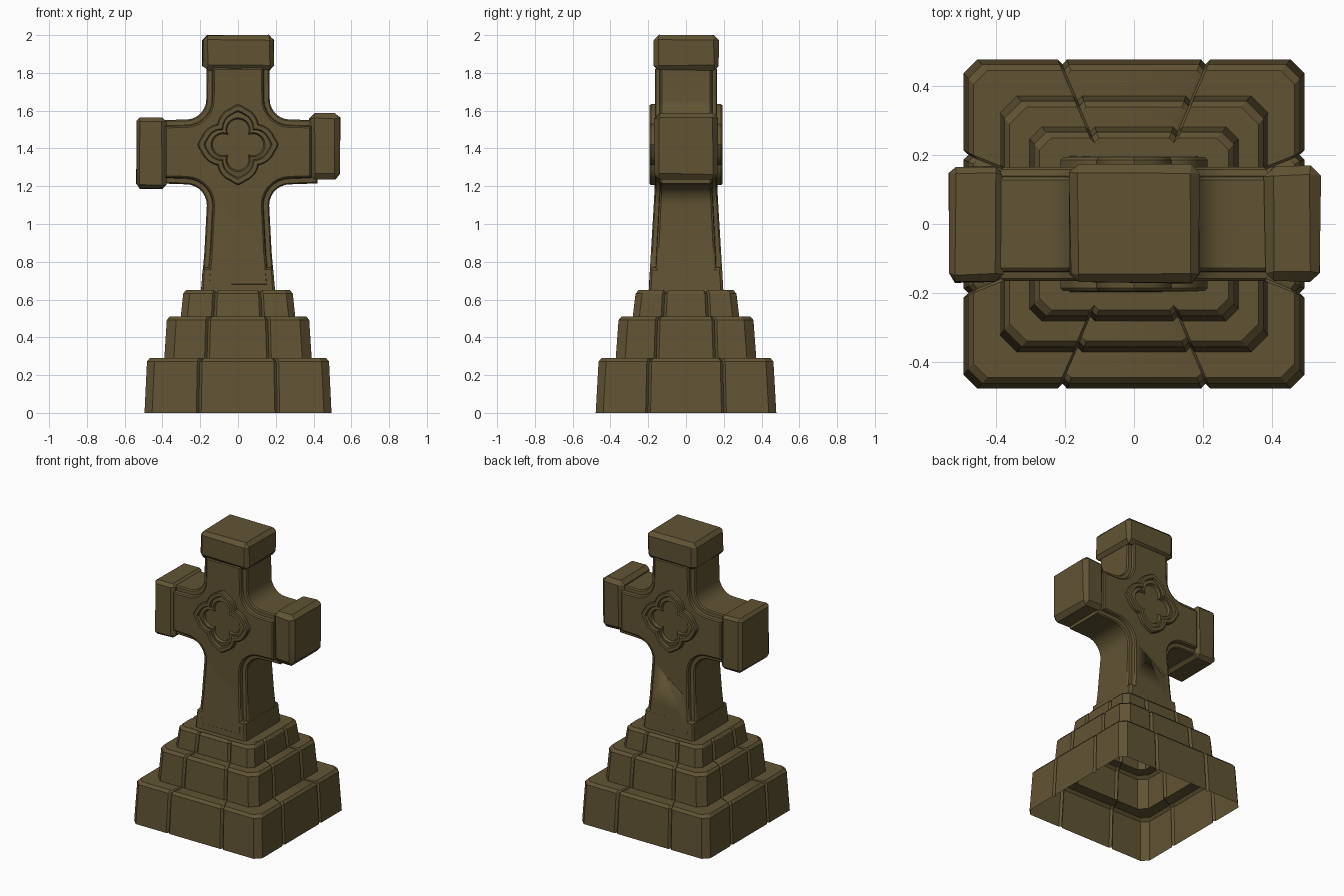
import bpy, bmesh, math, random
from mathutils import Vector

if "Cube" in bpy.data.objects:
    bpy.data.objects.remove(bpy.data.objects["Cube"], do_unlink=True)
random.seed(4)

stone = bpy.data.materials.new("weathered_stone")
stone.use_nodes = True
COLOUR = (0.120, 0.088, 0.034, 1)
stone.diffuse_color = COLOUR
shader = stone.node_tree.nodes["Principled BSDF"]
shader.inputs["Base Color"].default_value = COLOUR
shader.inputs["Roughness"].default_value = 0.9


def finish(name, bm, recalc=True):
    if recalc:
        bmesh.ops.recalc_face_normals(bm, faces=bm.faces[:])
    mesh = bpy.data.meshes.new(name)
    bm.to_mesh(mesh)
    bm.free()
    mesh.materials.append(stone)
    obj = bpy.data.objects.new(name, mesh)
    bpy.context.collection.objects.link(obj)
    bpy.ops.object.select_all(action="DESELECT")
    obj.select_set(True)
    bpy.context.view_layer.objects.active = obj
    bpy.ops.object.shade_smooth_by_angle(angle=math.radians(28))
    return obj


def loft(name, rings, cap_start, cap_end, recalc=True):
    """Skin a list of equal-length rings of points."""
    bm = bmesh.new()
    rows = [[bm.verts.new(p) for p in ring] for ring in rings]
    n = len(rows[0])
    for low, high in zip(rows, rows[1:]):
        for i in range(n):
            j = (i + 1) % n
            bm.faces.new((low[i], low[j], high[j], high[i]))
    if cap_start:
        bm.faces.new(rows[0][::-1])
    if cap_end:
        bm.faces.new(rows[-1])
    return finish(name, bm, recalc)


# Stepped plinth: one hollow shell, open below, with joints between blocks
def step_ring(a, b, z, corner, dip):
    pts = []
    for k in range(4):
        along, out = (a, b) if k % 2 == 0 else (b, a)
        joint = along * 0.42
        side = [(-along + corner, 0)]
        for s in (-joint, joint):
            side += [(s - 0.013, 0), (s, 0.014), (s + 0.013, 0)]
        side += [(along - corner, 0)]
        for t, d in side:
            p = Vector((t, -out + d))
            for _ in range(k):
                p = Vector((-p.y, p.x))
            pts.append((p.x, p.y, z - d * dip))
    return pts


rings = []
for a, b, z0, z1, corner in ((0.495, 0.478, 0, 0.29, 0.04),
                             (0.39, 0.372, 0.29, 0.51, 0.05),
                             (0.303, 0.282, 0.51, 0.65, 0.035)):
    rings += [step_ring(a, b, z0, corner, 0),
              step_ring(a - 0.013, b - 0.015, z1 - 0.018, corner, 0),
              step_ring(a - 0.028, b - 0.032, z1, corner, 0.7)]
loft("stepped_plinth", rings, False, True, recalc=False)


# Cross body: outline with rounded inner corners and rebated edges
def arc(cx, cz, r, start, end, n=7):
    return [Vector((cx + r * math.cos(math.radians(start + (end - start) * i / n)),
                    cz + r * math.sin(math.radians(start + (end - start) * i / n))))
            for i in range(n + 1)]


half = [Vector((0.197, 0.64)), Vector((0.178, 0.85))]
half += arc(0.275, 1.10, 0.11, 180, 90)
half += [Vector((0.42, 1.215)), Vector((0.42, 1.55))]
half += arc(0.275, 1.66, 0.107, 270, 180)
half += [Vector((0.166, 1.86))]
outline = half + [Vector((-p.x, p.y)) for p in reversed(half)]


def inset(points, d):
    result = []
    for i, p in enumerate(points):
        e1 = (p - points[i - 1]).normalized()
        e2 = (points[(i + 1) % len(points)] - p).normalized()
        n1, n2 = Vector((-e1.y, e1.x)), Vector((-e2.y, e2.x))
        result.append(p + (n1 + n2) * d / (1 + n1.dot(n2)))
    return result


def layer(d, y):
    pts = inset(outline, d) if d else outline
    return [(p.x, y * (1 + 0.36 * max(0, 1.2 - p.y)), p.y) for p in pts]


side_profile = [(0.042, 0.165), (0.034, 0.158), (0.030, 0.139), (0.007, 0.137), (0, 0.128)]
layers = [layer(d, -y) for d, y in side_profile] + [layer(d, y) for d, y in reversed(side_profile)]
cross = loft("cross_body", layers, True, True)


# Chamfered blocks at the ends of the arms, the head and the foot
def block(name, x, z, bevel, y=0.168, taper=1.0, jitter=0.006):
    bm = bmesh.new()
    bmesh.ops.create_cube(bm, size=1)
    for v in bm.verts:
        top = v.co.z > 0
        s = taper if top else 1
        mid, w = (x[0] + x[1]) / 2, x[1] - x[0]
        v.co = Vector((mid + v.co.x * w * s, v.co.y * 2 * y * s, z[1] if top else z[0]))
    bmesh.ops.bevel(bm, geom=bm.edges[:], offset=bevel, segments=1, affect="EDGES", profile=0.5)
    # Chip the chamfers unevenly while the flat sides keep their size
    for v in bm.verts:
        v.co += Vector([random.uniform(-jitter, jitter) * 0.6 for _ in range(3)])
    return finish(name, bm)


right_end = block("right_arm_end", (-0.54, -0.38), (1.187, 1.567), 0.022)
left_end = block("left_arm_end", (0.38, 0.54), (1.238, 1.587), 0.027)
head = block("head_block", (-0.186, 0.19), (1.815, 2.0), 0.024, 0.171)
block("shaft_foot", (-0.198, 0.197), (0.62, 0.77), 0.012, 0.199, 0.95, 0.003)


# Pointed four-lobed medallions, front and back
def foil(centre, radius, tip, y, n=64):
    pts = []
    for i in range(n):
        t = 2 * math.pi * i / n
        q = (t + math.pi / 4) % (math.pi / 2) - math.pi / 4
        r = centre * math.cos(q) + math.sqrt(radius ** 2 - (centre * math.sin(q)) ** 2)
        r += tip * max(0, 1 - abs(q) / 0.2)
        pts.append((r * math.cos(t), y, 1.42 + r * math.sin(t)))
    return pts


for name, s in (("front_medallion", -1), ("back_medallion", 1)):
    steps = [(0.09, 0.11, 0.014, 0.12), (0.09, 0.11, 0.014, 0.186), (0.09, 0.104, 0.013, 0.194),
             (0.087, 0.084, 0.010, 0.194), (0.086, 0.079, 0.008, 0.180),
             (0.079, 0.064, 0, 0.184), (0.077, 0.058, 0, 0.167)]
    loft(name, [foil(c, r, t, s * y) for c, r, t, y in steps], True, True)


# Weathering cracks cut as thin wedges along a line
def crack(target, start, end, size=0.014):
    bm = bmesh.new()
    a, b = Vector(start), Vector(end)
    bmesh.ops.create_cone(bm, segments=4, radius1=size, radius2=size * 0.3,
                          depth=(b - a).length, cap_ends=True)
    turn = (b - a).to_track_quat("Z", "Y")
    for v in bm.verts:
        v.co = turn @ v.co + (a + b) / 2
    cutter = finish("crack_cutter", bm)
    cutter.hide_render = True
    cutter.hide_set(True)
    cutter.display_type = "WIRE"
    mod = target.modifiers.new("crack", "BOOLEAN")
    mod.operation = "DIFFERENCE"
    mod.solver = "EXACT"
    mod.object = cutter
    bpy.ops.object.select_all(action="DESELECT")
    bpy.context.view_layer.objects.active = target
    target.select_set(True)
    bpy.ops.object.modifier_apply(modifier=mod.name)
    bpy.data.objects.remove(cutter, do_unlink=True)


for s in (-1, 1):
    crack(cross, (-s * 0.10, s * 0.186, 0.93), (s * 0.02, s * 0.176, 1.02))
    crack(cross, (s * 0.17, s * 0.166, 1.17), (s * 0.05, s * 0.170, 1.06))
    crack(cross, (-s * 0.07, s * 0.193, 0.81), (s * 0.01, s * 0.197, 0.66), 0.018)
    crack(head, (-s * 0.07, s * 0.172, 1.99), (s * 0.04, s * 0.173, 1.87))
crack(right_end, (-0.545, -0.17, 1.30), (-0.45, -0.17, 1.40))
crack(left_end, (0.545, -0.19, 1.36), (0.54, 0.19, 1.38))
crack(left_end, (0.56, -0.17, 1.36), (0.44, -0.17, 1.42))
